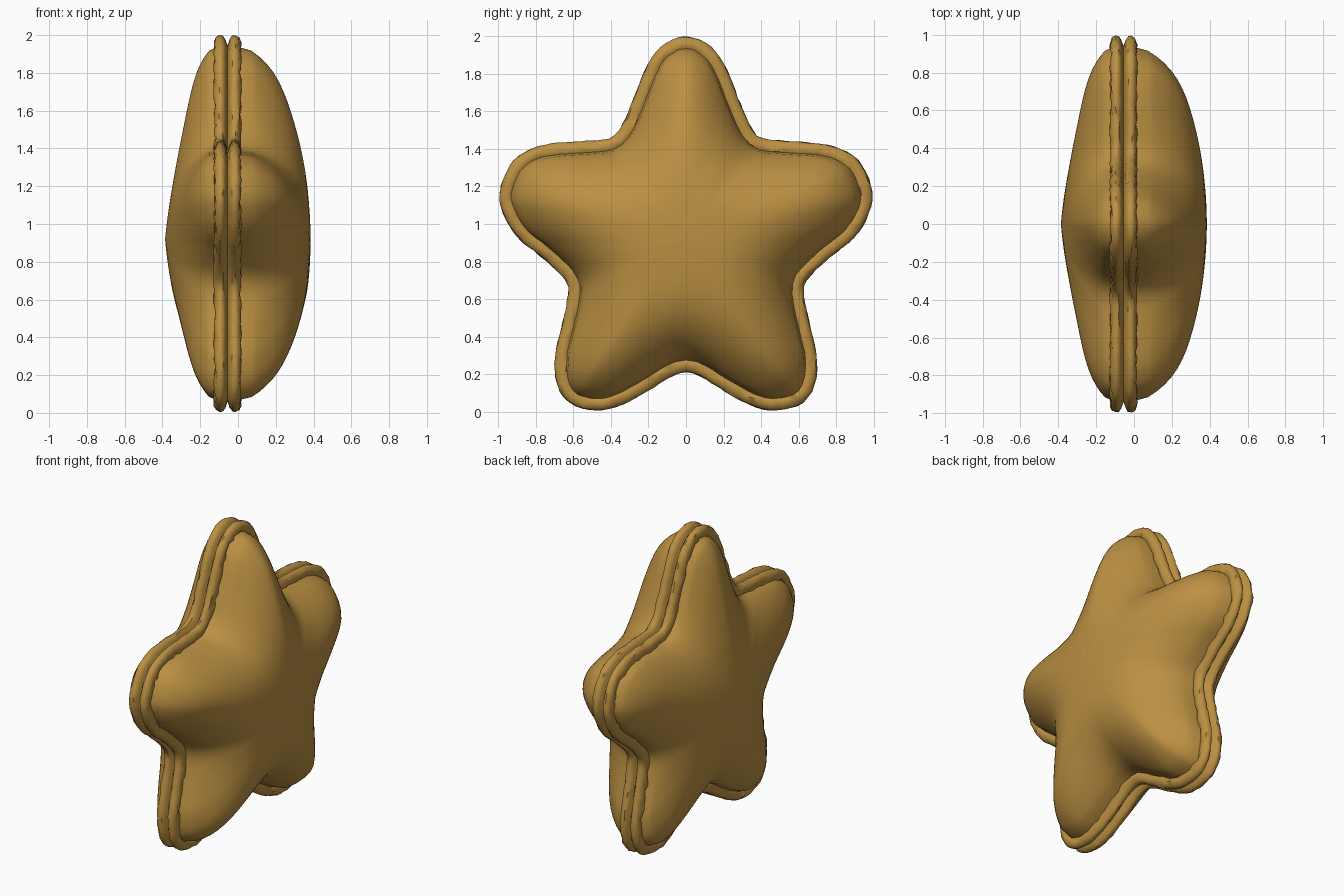
import bpy, bmesh, math, random
from mathutils import Vector

if "Cube" in bpy.data.objects:
    bpy.data.objects.remove(bpy.data.objects["Cube"])

random.seed(4)
N = 180                       # points around the star
CENTRE = Vector((0, 0.92))

mat = bpy.data.materials.new("golden tan fabric")
mat.diffuse_color = (0.50, 0.28, 0.055, 1)
mat.use_nodes = True
mat.node_tree.nodes["Principled BSDF"].inputs["Base Color"].default_value = mat.diffuse_color

# Half outline (y, z), from the top tip to the bottom notch
half = [(0, 2.0), (.08, 1.98), (.16, 1.92), (.22, 1.82), (.28, 1.67), (.34, 1.53),
        (.40, 1.46), (.52, 1.445), (.72, 1.43), (.83, 1.40), (.92, 1.34), (.98, 1.23),
        (.995, 1.12), (.95, 1.0), (.88, .91), (.78, .83), (.68, .74), (.63, .67),
        (.64, .56), (.67, .43), (.70, .29), (.69, .15), (.64, .06), (.57, .02),
        (.45, .005), (.34, .035), (.2, .11), (.08, .185), (0, .21)]
ctrl = [Vector(p) for p in half] + [Vector((-y, z)) for y, z in half[-2:0:-1]]


def spline(points, steps=8):
    """Closed smooth curve through the points, resampled evenly."""
    n, dense = len(points), []
    for i in range(n):
        a, b, c, d = (points[(i + k) % n] for k in (-1, 0, 1, 2))
        for s in range(steps):
            t = s / steps
            dense.append(0.5 * (2 * b + (c - a) * t + (2 * a - 5 * b + 4 * c - d) * t * t
                                + (3 * b - a - 3 * c + d) * t ** 3))
    dense.append(dense[0])
    lengths = [0]
    for p, q in zip(dense, dense[1:]):
        lengths.append(lengths[-1] + (q - p).length)
    out, j = [], 0
    for i in range(N):
        target = lengths[-1] * i / N
        while lengths[j + 1] < target:
            j += 1
        f = (target - lengths[j]) / (lengths[j + 1] - lengths[j])
        out.append(dense[j].lerp(dense[j + 1], f))
    return out


outline = spline(ctrl)
inward = []
for i in range(N):
    t = (outline[(i + 1) % N] - outline[i - 1]).normalized()
    inward.append(Vector((t.y, -t.x)))
if (CENTRE - outline[0]).dot(inward[0]) < 0:
    inward = [-v for v in inward]


def inset(d, jitter=0.0):
    return [outline[i] + inward[i] * (d + random.uniform(-jitter, jitter)) for i in range(N)]


def bridge(bm, a, b):
    for i in range(N):
        j = (i + 1) % N
        bm.faces.new((a[i], a[j], b[j], b[i]))


def finish(name, bm, angle):
    bmesh.ops.recalc_face_normals(bm, faces=bm.faces)
    mesh = bpy.data.meshes.new(name)
    bm.to_mesh(mesh)
    bm.free()
    mesh.materials.append(mat)
    ob = bpy.data.objects.new(name, mesh)
    bpy.context.collection.objects.link(ob)
    bpy.ops.object.select_all(action='DESELECT')
    ob.select_set(True)
    bpy.context.view_layer.objects.active = ob
    bpy.ops.object.shade_smooth_by_angle(angle=math.radians(angle))


def cushion(name, base, side, dome):
    """Puffed star panel: dome height by radius, rounded off near the seam."""
    bm = bmesh.new()
    edge = inset(0.062)
    rings = 18
    prev = None
    inner = []
    for k in range(rings):
        s = 1 - (k / rings) ** 1.35
        ring = []
        for p in edge:
            q = CENTRE + (p - CENTRE) * s
            r = (q - CENTRE).length
            d = min((q - e).length for e in edge) if k else 0
            w = 0.2 + 0.26 * max(0, 1 - r)
            u = min(d / w, 1)
            h = dome(r) * (1 - (1 - u) ** 2) ** 0.58
            ring.append(bm.verts.new((base + side * h, q.x, q.y)))
        if prev:
            bridge(bm, prev, ring)
            if k > 1:
                inner += ring
        prev = ring
    top = bm.verts.new((base + side * dome(0), CENTRE.x, CENTRE.y))
    for i in range(N):
        bm.faces.new((prev[i], prev[(i + 1) % N], top))
    # Soften the ridges of the arms
    for _ in range(8):
        bmesh.ops.smooth_vert(bm, verts=inner, factor=0.5, use_axis_x=True)
    finish(name, bm, 60)


def piping(name, side):
    """Crinkled welt beside the central seam groove."""
    bm = bmesh.new()
    # (inset, distance from the groove, crinkle)
    profile = [(.055, 0, 0), (.022, .012, .002), (.004, .025, .003), (.001, .042, .003),
               (.012, .060, .004), (.035, .070, .006), (.060, .068, .007), (.085, .045, 0)]
    prev = None
    for d, x, jit in profile:
        ring = [bm.verts.new((-.055 + side * (x + random.uniform(-jit, jit)), p.x, p.y))
                for p in inset(d, jit)]
        if prev:
            bridge(bm, prev, ring)
        prev = ring
    finish(name, bm, 50)


cushion("right_cushion", 0.0, 1, lambda r: .385 - .205 * r * r)
cushion("left_cushion", -0.11, -1, lambda r: .29 - .18 * math.sqrt(r * r + .006))
piping("right_piping", 1)
piping("left_piping", -1)
